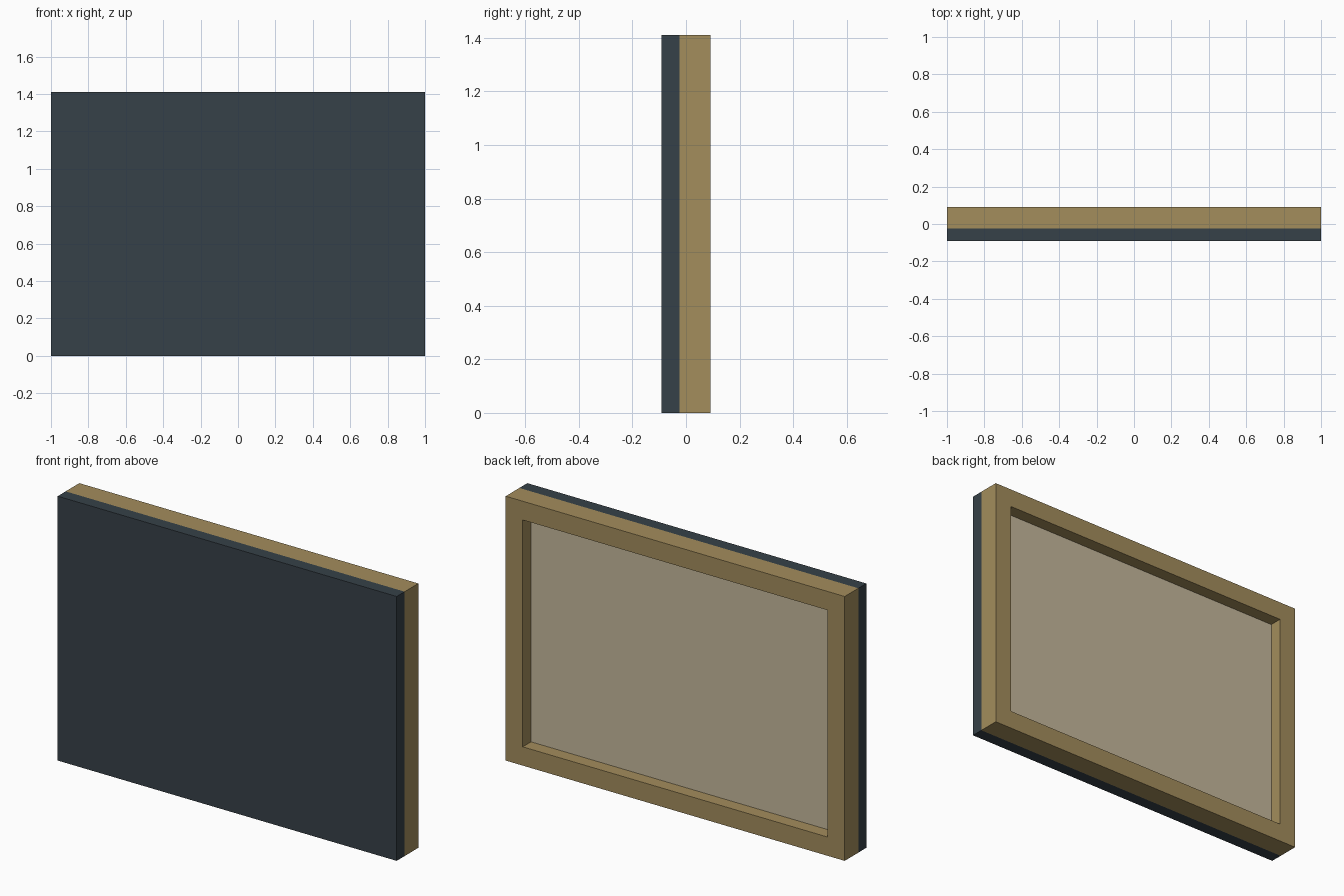
import bpy, bmesh

if "Cube" in bpy.data.objects:
    bpy.data.objects.remove(bpy.data.objects["Cube"])

W, H = 2.0, 1.41                     # overall width and height
FRONT, SEAM, RECESS, BACK = -0.091, -0.024, 0.021, 0.091
BORDER = 0.10                        # width of the frame rails


def material(name, rgb):
    m = bpy.data.materials.new(name)
    m.diffuse_color = (*rgb, 1)
    m.use_nodes = True
    m.node_tree.nodes["Principled BSDF"].inputs["Base Color"].default_value = m.diffuse_color
    return m


def finish(name, bm, mat):
    bmesh.ops.recalc_face_normals(bm, faces=bm.faces)
    mesh = bpy.data.meshes.new(name)
    bm.to_mesh(mesh)
    bm.free()
    mesh.materials.append(mat)
    ob = bpy.data.objects.new(name, mesh)
    bpy.context.collection.objects.link(ob)
    return ob


def slab(name, inset, y0, y1, mat):
    bm = bmesh.new()
    bmesh.ops.create_cube(bm, size=1)
    for v in bm.verts:
        v.co = (v.co.x * (W - 2 * inset),
                y0 + (v.co.y + 0.5) * (y1 - y0),
                H / 2 + v.co.z * (H - 2 * inset))
    return finish(name, bm, mat)


def ring(name, border, y0, y1, mat):
    # rectangular frame with mitred corners, built loop by loop
    bm = bmesh.new()
    loops = []
    for y, inset in ((y0, 0), (y1, 0), (y1, border), (y0, border)):
        x, z = W / 2 - inset, H / 2 - inset
        loops.append([bm.verts.new((sx * x, y, H / 2 + sz * z))
                      for sx, sz in ((-1, -1), (1, -1), (1, 1), (-1, 1))])
    for i in range(4):
        a, b = loops[i], loops[(i + 1) % 4]
        for j in range(4):
            k = (j + 1) % 4
            bm.faces.new((a[j], a[k], b[k], b[j]))
    # merge the mitre joints on the flat faces' shared edges by keeping them coplanar
    return finish(name, bm, mat)


slate = material("dark slate", (0.037, 0.053, 0.065))
wood = material("tan wood", (0.366, 0.266, 0.107))
lining = material("pale beige", (0.56, 0.48, 0.33))

# dark board on the front
slab("front_board", 0, FRONT, SEAM, slate)
# wooden frame behind it
ring("back_frame", BORDER, SEAM, BACK, wood)
# pale panel sunk inside the frame
slab("backing_panel", BORDER, SEAM, RECESS, lining)
